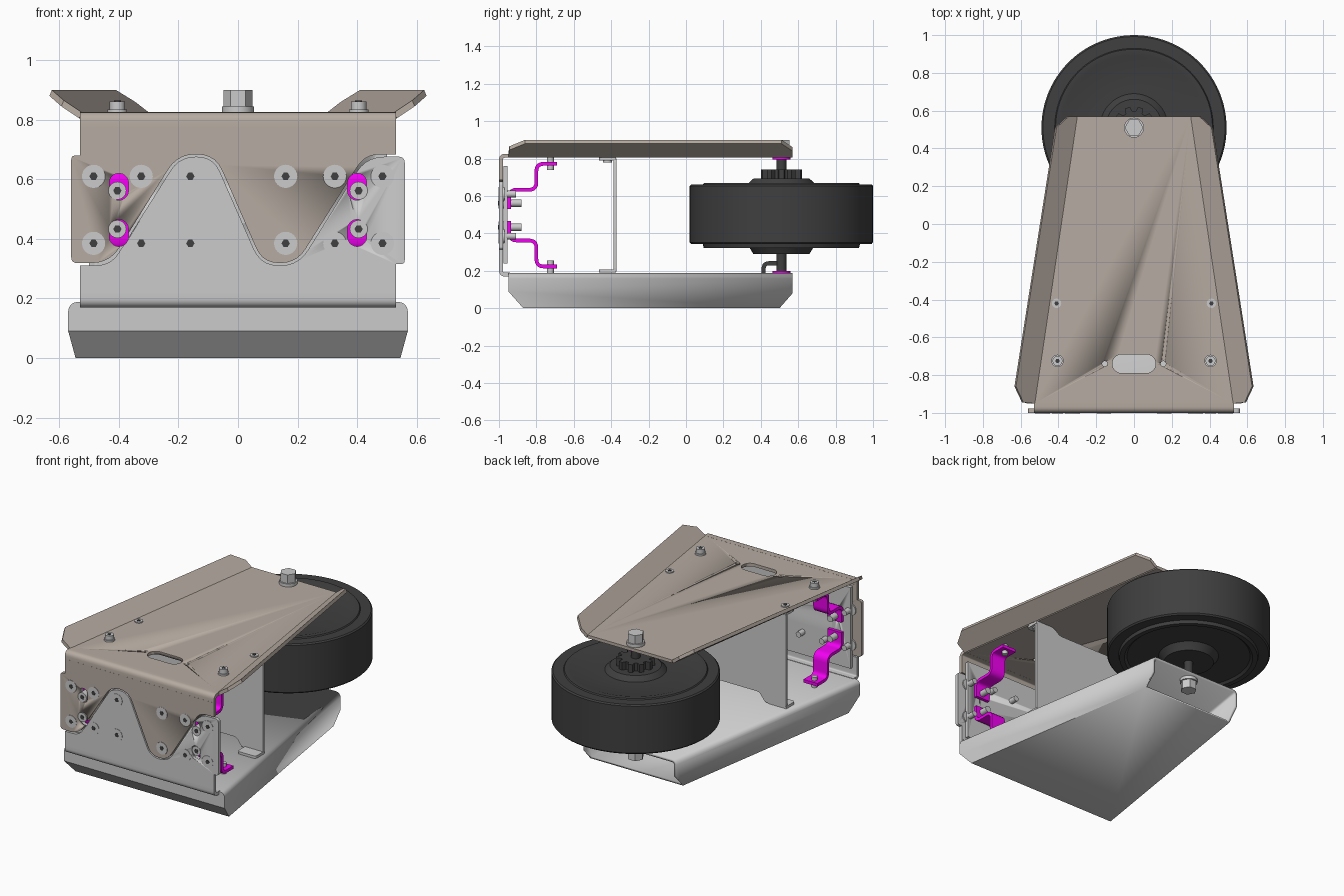
import bpy, bmesh, math
from mathutils import Vector

if "Cube" in bpy.data.objects:
    bpy.data.objects.remove(bpy.data.objects["Cube"])


def mat(name, c):
    m = bpy.data.materials.new(name)
    m.diffuse_color = (*c, 1)
    m.use_nodes = True
    m.node_tree.nodes["Principled BSDF"].inputs["Base Color"].default_value = m.diffuse_color
    return m


BROWN = mat("brown_steel", (.47, .41, .36))
BLACK = mat("black_rubber", (.05, .05, .05))
PINK = mat("magenta_steel", (.9, 0, .9))
STEEL = None
MAP = {'Z': lambda a, b, h: (a, b, h), 'Y': lambda a, b, h: (a, h, b), 'X': lambda a, b, h: (h, a, b)}


def finish(bm, name, m=STEEL, smooth=True):
    bmesh.ops.recalc_face_normals(bm, faces=bm.faces)
    me = bpy.data.meshes.new(name)
    bm.to_mesh(me)
    bm.free()
    ob = bpy.data.objects.new(name, me)
    bpy.context.collection.objects.link(ob)
    if m:
        me.materials.append(m)
    if smooth:
        me.shade_smooth()
        me.set_sharp_from_angle(angle=math.radians(32))
    return ob


def rounded(pts, r, closed=True, n=5):
    """Round polygon corners; r is one radius or a list."""
    out, N = [], len(pts)
    for i in range(N):
        p = Vector(pts[i])
        ri = r[i] if isinstance(r, (list, tuple)) else r
        if ri == 0 or (not closed and i in (0, N - 1)):
            out.append(p)
            continue
        a, b = Vector(pts[i - 1]) - p, Vector(pts[(i + 1) % N]) - p
        d = min(ri, a.length * .48, b.length * .48)
        s, e = p + a.normalized() * d, p + b.normalized() * d
        for k in range(n + 1):
            t = k / n
            out.append(s * (1 - t) ** 2 + p * 2 * t * (1 - t) + e * t * t)
    return out


def prism(name, pts, axis, lo, hi, m=STEEL):
    bm = bmesh.new()
    A = [bm.verts.new(MAP[axis](p[0], p[1], lo)) for p in pts]
    B = [bm.verts.new(MAP[axis](p[0], p[1], hi)) for p in pts]
    bm.faces.new(A)
    bm.faces.new(B[::-1])
    for i in range(len(A)):
        j = (i + 1) % len(A)
        bm.faces.new((A[i], A[j], B[j], B[i]))
    return finish(bm, name, m)


def ribbon(name, path, r, t, x0, x1, m=STEEL):
    """Bent strip: a (y, z) path given thickness t and extruded along x."""
    p = rounded(path, r, closed=False)
    L, R = [], []
    for i, q in enumerate(p):
        d = (p[min(i + 1, len(p) - 1)] - p[max(i - 1, 0)]).normalized()
        n = Vector((-d.y, d.x)) * t / 2
        L.append(q + n)
        R.append(q - n)
    return prism(name, L + R[::-1], 'X', x0, x1, m)


def ngon(a, b, r, n=24):
    return [(a + r * math.cos(math.tau * i / n), b + r * math.sin(math.tau * i / n)) for i in range(n)]


def cyl(name, a, b, r, axis, lo, hi, m=STEEL, n=24):
    return prism(name, ngon(a, b, r, n), axis, lo, hi, m)


def slot(a0, a1, b0, b1):
    r = min(a1 - a0, b1 - b0) / 2
    return [(min(max(c[0], -1), 1) * 1 + (a1 - r if c[0] > 0 else a0 + r),
             c[1] + (b1 - r if c[1] > 0 else b0 + r)) for c in
            [(r * math.cos(math.tau * (i + .5) / 24), r * math.sin(math.tau * (i + .5) / 24)) for i in range(24)]]


def cut(ob, cutters):
    for c in cutters:
        md = ob.modifiers.new("cut", 'BOOLEAN')
        md.operation, md.object, md.solver = 'DIFFERENCE', c, 'EXACT'
    dg = bpy.context.evaluated_depsgraph_get()
    me = bpy.data.meshes.new_from_object(ob.evaluated_get(dg))
    ob.modifiers.clear()
    ob.data = me


def lathe(name, prof, cx, cy, n, m):
    bm = bmesh.new()
    rings = [[bm.verts.new((cx + r * math.cos(math.tau * i / n), cy + r * math.sin(math.tau * i / n), z))
              for i in range(n)] for r, z in prof]
    for A, B in zip(rings, rings[1:]):
        for i in range(n):
            bm.faces.new((A[i], A[(i + 1) % n], B[(i + 1) % n], B[i]))
    bm.faces.new(rings[0])
    bm.faces.new(rings[-1])
    return finish(bm, name, m)


# top plate with oval opening
top = prism("top_plate", [(-.525, -.95), (.525, -.95), (.30, .57), (-.30, .57)], 'Z', .805, .825, BROWN)
cs = [prism("cutter", slot(-.115, .115, -.79, -.69), 'Z', .7, .9)]
cs += [cyl("cutter", s * .155, -.74, .014, 'Z', .7, .9) for s in (-1, 1)]
cut(top, cs)

# raised side flanges of the top plate
for s, side in ((1, "right"), (-1, "left")):
    bm = bmesh.new()
    pts = [(.525, -.95, .825), (.585, -.945, .865), (.625, -.86, .90), (.41, .51, .90), (.345, .57, .86), (.30, .57, .825)]
    A = [bm.verts.new((s * x, y, z)) for x, y, z in pts]
    B = [bm.verts.new((s * (x + .008), y, z - .02)) for x, y, z in pts]
    bm.faces.new(A)
    bm.faces.new(B[::-1])
    for i in range(6):
        bm.faces.new((A[i], A[(i + 1) % 6], B[(i + 1) % 6], B[i]))
    finish(bm, "top_flange_" + side, BROWN)

# interlocking front panels, the lower one is the upper one turned half round
ZC = .4975
edge = [(-.53, .775), (-.53, .68), (-.56, .68), (-.56, .319), (-.43, .319), (-.203, .684), (-.077, .684),
        (.083, .319), (.197, .319), (.427, .684), (.53, .684), (.53, .775)]
shape = rounded(edge, [0, 0, .02, .02, .07, .07, .07, .07, .07, .07, 0, 0])
upper = prism("front_panel_upper", shape, 'Y', -1, -.978, BROWN)
lower = prism("front_panel_lower", [(-p.x, 2 * ZC - p.y) for p in shape], 'Y', -1, -.978)
backing = prism("front_backing_plate", [(-.5, .24), (.5, .24), (.5, .76), (-.5, .76)], 'Y', -.977, -.955)
fc = [prism("cutter", slot(s * .4 - .032, s * .4 + .032, z, z + .09), 'Y', -1.1, -.9)
      for s in (-1, 1) for z in (.53, .375)]
for ob in (upper, lower, backing):
    cut(ob, fc)
for c in cs + fc:
    bpy.data.objects.remove(c)

# bends joining the panels to top and bottom
ribbon("top_bend", [(-.989, .77), (-.989, .815), (-.94, .815)], .045, .021, -.53, .53, BROWN)
ribbon("bottom_bend", [(-.989, .225), (-.989, .18), (-.94, .18)], .045, .021, -.53, .53)

# bottom box: tapered tray, open at the rear
prof = [(-.95, .188), (-.95, .09), (-.87, 0), (.50, 0), (.57, .08), (.57, .188)]
bm = bmesh.new()
S = {}
for s in (-1, 1):
    S[s] = [bm.verts.new((s * (.57 - (y + .95) * .158 - (.012 if z == 0 else 0)), y, z)) for y, z in prof]
    bm.faces.new(S[s])
for i, j in ((0, 1), (1, 2), (2, 3), (5, 0)):
    bm.faces.new((S[-1][i], S[-1][j], S[1][j], S[1][i]))
bmesh.ops.recalc_face_normals(bm, faces=bm.faces)
es = [bm.edges.get((S[s][5], S[s][0])) for s in (-1, 1)]
bmesh.ops.bevel(bm, geom=es, offset=.03, segments=4, profile=.5, affect='EDGES')
tray = finish(bm, "bottom_tray")
sol = tray.modifiers.new("thickness", 'SOLIDIFY')
sol.thickness, sol.offset = .018, -1

# cross partition with corner tabs
w, h = .45, .3
half = [(w, .195), (w, .80), (.31, .80), (.27, .765)]
part = half + [(-x, z) for x, z in half[::-1]] + [(-.30, .195), (-.26, .25), (.26, .25), (.30, .195)]
prism("partition", rounded(part, .02), 'Y', -.388, -.372)
for s in (-1, 1):
    for z in (.198, .797):
        prism("partition_tab", rounded([(s * .45, -.375), (s * .45, -.465), (s * .32, -.465), (s * .32, -.375)],
                                       [0, .02, .02, 0]), 'Z', z - .008, z + .008)
    cyl("partition_screw", s * .41, -.42, .025, 'Z', .78, .832)
    cyl("partition_screw_socket", s * .41, -.42, .012, 'Z', .83, .835, BLACK, 6)

# magenta Z brackets with their bolts
for s in (-1, 1):
    for up in (1, -1):
        f = lambda z: ZC + up * (z - ZC)
        ribbon("z_bracket", [(-.945, f(.53)), (-.945, f(.633)), (-.80, f(.633)), (-.80, f(.772)), (-.69, f(.772))],
               .04, .02, s * .4 - .05, s * .4 + .05, PINK)
        cyl("slot_bolt_head", s * .405, f(.562), .03, 'Y', -1.002, -.955)
        cyl("slot_bolt_socket", s * .405, f(.562), .014, 'Y', -1.004, -1, BLACK, 6)
        cyl("slot_bolt_shank", s * .405, f(.562), .02, 'Y', -.955, -.88)
        a, b = sorted((f(.74), f(.81)))
        cyl("plate_bolt_shank", s * .405, -.725, .018, 'Z', a, b)
    cyl("top_bolt_washer", s * .405, -.725, .033, 'Z', .825, .835)
    cyl("top_bolt_head", s * .405, -.725, .026, 'Z', .835, .862)
    cyl("top_bolt_socket", s * .405, -.725, .012, 'Z', .862, .864, BLACK, 6)

# rows of flush front screws
for x in (.16, .325, .485):
    for s in (-1, 1):
        for z in (.61, .385):
            cyl("front_screw", s * x, z, .039, 'Y', -1.002, -.97)
            cyl("front_screw_socket", s * x, z, .014, 'Y', -1.0035, -1, BLACK, 6)
            cyl("front_screw_shank", s * x, z, .018, 'Y', -.96, -.91)

# wheel and hub
Y = .51
lathe("wheel", [(.15, .29), (.165, .315), (.18, .335), (.37, .335), (.385, .322), (.415, .322), (.42, .343),
                (.482, .343), (.49, .352), (.49, .653), (.482, .661), (.42, .661), (.415, .668), (.385, .668),
                (.37, .663), (.18, .663), (.165, .68), (.15, .692)], 0, Y, 96, BLACK)
gear = [(r * math.cos(math.tau * (i + o) / 10), Y + r * math.sin(math.tau * (i + o) / 10))
        for i in range(10) for r, o in ((.112, -.2), (.112, .2), (.085, .35), (.085, .65))]
prism("hub_gear", gear, 'Z', .69, .742, BLACK)
cyl("axle", 0, Y, .027, 'Z', .12, .87, BLACK)

# axle spacers, washers and nuts
cyl("spacer_upper", 0, Y, .048, 'Z', .795, .806, PINK)
cyl("spacer_lower", 0, Y, .048, 'Z', .187, .198, PINK)
cyl("axle_washer_top", 0, Y, .053, 'Z', .825, .845)
cyl("axle_nut_top", 0, Y, .049, 'Z', .845, .90, n=6)
cyl("axle_washer_bottom", 0, Y, .053, 'Z', .15, .172)
cyl("axle_nut_bottom", 0, Y, .049, 'Z', .095, .15, n=6)

# motor cable
ribbon("motor_cable", [(.50, .24), (.415, .24), (.415, .18)], .035, .022, -.012, .012, BLACK)
